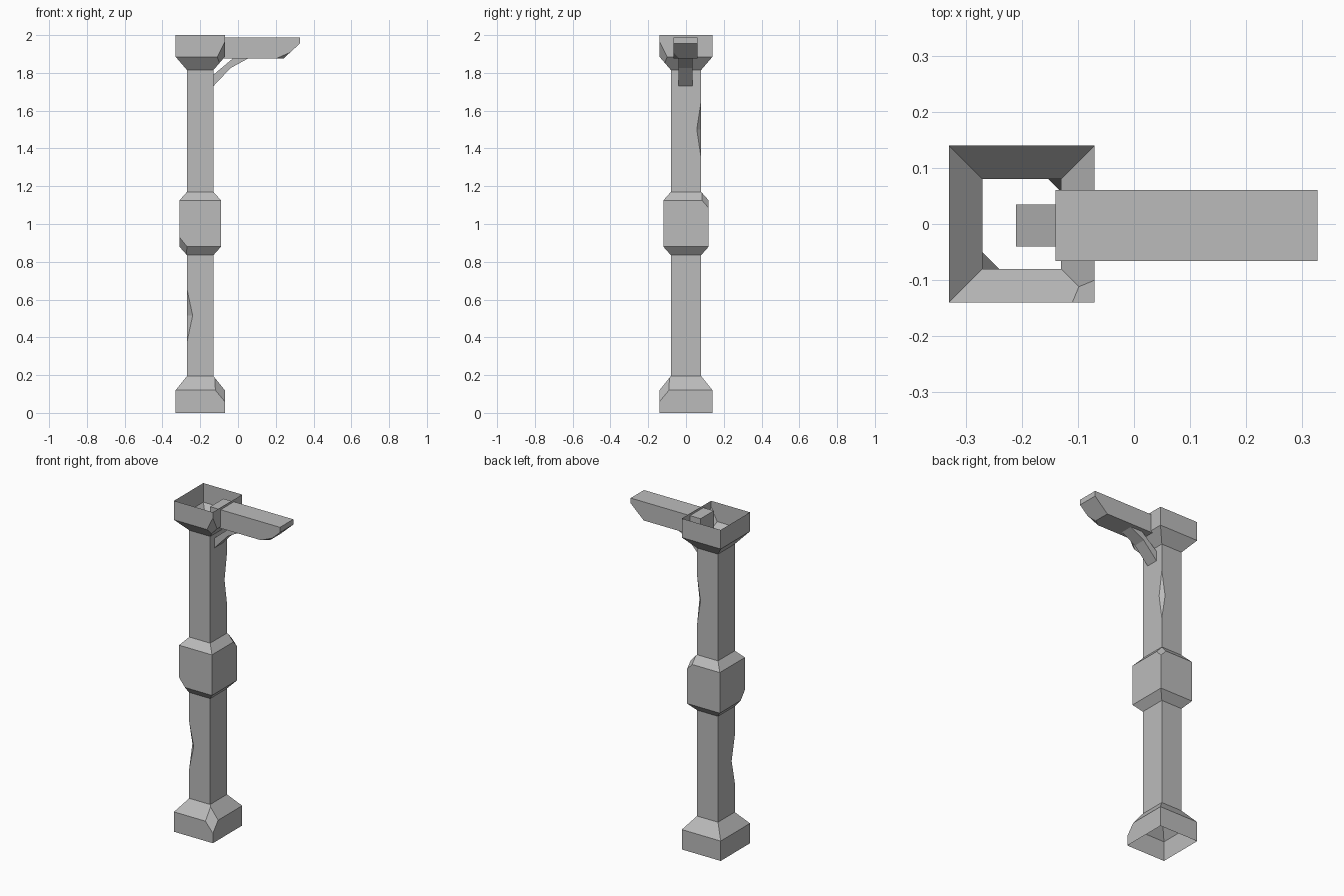
import bpy, bmesh, math
from mathutils import Vector

cube = bpy.data.objects.get("Cube")
if cube:
    bpy.data.objects.remove(cube, do_unlink=True)

stone = bpy.data.materials.new("grey stone")
stone.use_nodes = True
GREY = (0.5, 0.5, 0.5, 1)
stone.diffuse_color = GREY
stone.node_tree.nodes["Principled BSDF"].inputs["Base Color"].default_value = GREY

CX = -0.2                     # column axis
SHAFT, COLLAR, FOOT = (0.07, 0.08), (0.11, 0.12), (0.13, 0.14)
CORNERS = ((-1, -1), (1, -1), (1, 1), (-1, 1))


def chip(bm, corner, offsets):
    """Cut off a corner by the plane through its three axis offsets, and cap it."""
    corner = Vector(corner)
    normal = -Vector([1 / o for o in offsets]).normalized()
    point = corner + Vector((offsets[0], 0, 0))
    cut = bmesh.ops.bisect_plane(bm, geom=bm.verts[:] + bm.edges[:] + bm.faces[:],
                                 plane_co=point, plane_no=normal, clear_outer=True)
    verts = [g for g in cut["geom_cut"] if isinstance(g, bmesh.types.BMVert)]
    if len(verts) < 3:
        return
    mid = sum((v.co for v in verts), Vector()) / len(verts)
    u = normal.orthogonal().normalized()
    w = normal.cross(u)
    verts.sort(key=lambda v: math.atan2((v.co - mid).dot(w), (v.co - mid).dot(u)))
    bm.faces.new(verts)


def tube(levels):
    """Open square tube through (half size, height) levels."""
    bm = bmesh.new()
    rings = [[bm.verts.new((CX + sx * h[0], sy * h[1], z)) for sx, sy in CORNERS]
             for h, z in levels]
    for a, b in zip(rings, rings[1:]):
        for i in range(4):
            j = (i + 1) % 4
            bm.faces.new((a[i], a[j], b[j], b[i]))
    return bm


def prism(profile, y0, y1):
    """Closed extrusion along y of an x-z outline."""
    bm = bmesh.new()
    face = bm.faces.new([bm.verts.new((x, y0, z)) for x, z in profile])
    ext = bmesh.ops.extrude_face_region(bm, geom=[face], use_keep_orig=True)
    bmesh.ops.translate(bm, vec=(0, y1 - y0, 0),
                        verts=[g for g in ext["geom"] if isinstance(g, bmesh.types.BMVert)])
    bmesh.ops.recalc_face_normals(bm, faces=bm.faces[:])
    return bm


def finish(name, bm):
    mesh = bpy.data.meshes.new(name)
    bm.to_mesh(mesh)
    bm.free()
    mesh.materials.append(stone)
    bpy.context.collection.objects.link(bpy.data.objects.new(name, mesh))


def corner(half, side, z):
    return (CX + side[0] * half[0], side[1] * half[1], z)


def section(name, levels, *chips):
    bm = tube(levels)
    for where, offsets in chips:
        chip(bm, where, offsets)
    finish(name, bm)


def shaft(name, bottom, top, notch, reach, side, depth):
    """Shaft with a V-shaped notch on one corner, built as two halves."""
    where = corner(SHAFT, side, notch)
    dx, dy = -side[0] * depth, -side[1] * depth
    section(name + "_lower_half", [(SHAFT, bottom), (SHAFT, notch)], (where, (dx, dy, -reach)))
    section(name + "_upper_half", [(SHAFT, notch), (SHAFT, top)], (where, (dx, dy, reach)))


# Column: base, shafts, middle collar and open capital
section("base", [(FOOT, 0), (FOOT, 0.12), (SHAFT, 0.195)],
        (corner(FOOT, (1, -1), 0.12), (-0.05, 0.05, -0.06)))
shaft("lower_shaft", 0.195, 0.835, 0.515, 0.14, (-1, -1), 0.03)
section("middle_collar", [(SHAFT, 0.835), (COLLAR, 0.88), (COLLAR, 1.125), (SHAFT, 1.17)],
        (corner(COLLAR, (-1, -1), 0.88), (0.04, 0.04, 0.05)),
        (corner(COLLAR, (1, 1), 1.125), (-0.035, -0.035, -0.04)))
shaft("upper_shaft", 1.17, 1.815, 1.5, 0.15, (1, 1), 0.023)
section("capital", [(SHAFT, 1.815), (FOOT, 1.885), (FOOT, 2.0)],
        (corner(FOOT, (1, -1), 1.885), (-0.04, 0.04, 0.08)))

# Arm with a bevelled, chipped end
arm = prism([(-0.14, 1.875), (0.24, 1.875), (0.327, 1.955), (0.327, 1.987), (-0.14, 1.987)],
            -0.066, 0.061)
chip(arm, (0.24, -0.066, 1.875), (-0.04, 0.03, 0.0175))
finish("arm", arm)

# Curved brace running from inside the shaft up into the arm
finish("brace", prism([(-0.21, 1.70), (-0.17, 1.67), (-0.13, 1.73), (-0.04, 1.825), (0.06, 1.88),
                       (0.08, 1.9), (0.0, 1.9), (-0.035, 1.87), (-0.13, 1.79)], -0.04, 0.035))
